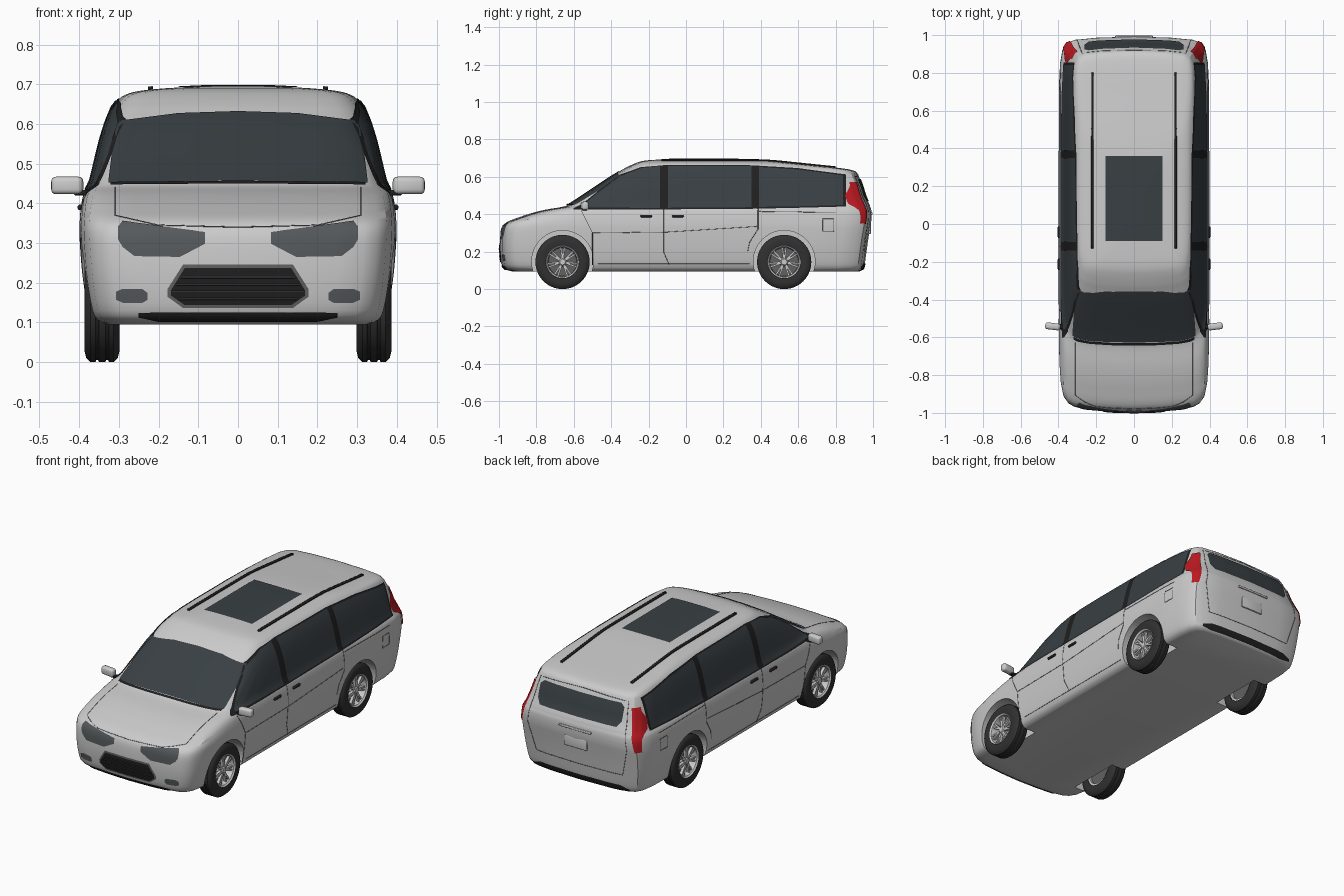
import bpy, bmesh, math
from mathutils import Vector, Matrix
from mathutils.bvhtree import BVHTree

if "Cube" in bpy.data.objects:
    bpy.data.objects.remove(bpy.data.objects["Cube"])


def mat(name, *rgb):
    m = bpy.data.materials.new(name)
    m.diffuse_color = (*rgb, 1)
    m.use_nodes = True
    m.node_tree.nodes["Principled BSDF"].inputs["Base Color"].default_value = m.diffuse_color
    return m


GLASS = mat("glass", .04, .05, .056)
BLACK = mat("black_trim", .014, .014, .015)
RUBBER = mat("rubber", .03, .03, .03)
LAMP = mat("lamp_grey", .09, .1, .105)
RED = mat("tail_red", .5, .01, .015)
SEAM = mat("seam_grey", .12, .12, .12)


def finish(name, bm, material=None, mirror=False, angle=35):
    bmesh.ops.recalc_face_normals(bm, faces=bm.faces)
    me = bpy.data.meshes.new(name)
    bm.to_mesh(me)
    bm.free()
    ob = bpy.data.objects.new(name, me)
    bpy.context.collection.objects.link(ob)
    if material:
        me.materials.append(material)
    if mirror:
        ob.modifiers.new("mirror", 'MIRROR')
    smooth(ob, angle)
    return ob


def smooth(ob, angle=35):
    bpy.ops.object.select_all(action='DESELECT')
    ob.select_set(True)
    bpy.context.view_layer.objects.active = ob
    bpy.ops.object.shade_smooth_by_angle(angle=math.radians(angle))


def loft(name, rings, material=None, cap=True, loop=False, mirror=False):
    bm = bmesh.new()
    vs = [[bm.verts.new(p) for p in r] for r in rings]
    n = len(vs[0])
    pairs = list(zip(vs, vs[1:])) + ([(vs[-1], vs[0])] if loop else [])
    for a, b in pairs:
        for i in range(n):
            bm.faces.new((a[i], a[(i + 1) % n], b[(i + 1) % n], b[i]))
    if cap and not loop:
        bm.faces.new(vs[0])
        bm.faces.new(vs[-1])
    return finish(name, bm, material, mirror)


def lathe(name, profile, y, material=None, loop=False, n=40):
    rings = [[(x, r * math.cos(2 * math.pi * i / n), r * math.sin(2 * math.pi * i / n))
              for i in range(n)] for x, r in profile]
    ob = loft(name, rings, material, loop=loop, mirror=True)
    ob.location = (0, y, .145)


# Body shell: horizontal rings of (height, front y, rear y, half width)
LEVELS = [(.095, -.93, .93, .34), (.105, -.965, .945, .36), (.13, -.985, .955, .375),
          (.20, -.994, .965, .388), (.27, -.994, .975, .395), (.33, -.985, .985, .398),
          (.36, -.955, .99, .397), (.385, -.89, .992, .395), (.405, -.83, .992, .392),
          (.425, -.75, .99, .387), (.44, -.66, .985, .378), (.455, -.625, .98, .371),
          (.50, -.555, .96, .36), (.55, -.48, .945, .348), (.60, -.405, .925, .333),
          (.63, -.355, .905, .321), (.645, -.33, .84, .314), (.66, -.30, .70, .302),
          (.673, -.27, .575, .285), (.683, -.24, .475, .25), (.69, -.19, .38, .18),
          (.695, -.08, .25, .08)]
FRONT = [(0, 0), (.35, .004), (.65, .014), (.8, .027), (.88, .045), (.94, .08),
         (.975, .15), (.992, .25), (1, .4)]
REAR = [(1, .3), (.985, .14), (.955, .07), (.9, .035), (.8, .018), (.5, .006), (0, 0)]


def catmull(rows, steps=3):
    out = []
    for i in range(len(rows) - 1):
        p0, p1, p2, p3 = (Vector(rows[max(0, min(len(rows) - 1, i + k))]) for k in (-1, 0, 1, 2))
        for s in range(steps):
            t = s / steps
            out.append(p1 + .5 * t * (p2 - p0 + t * (2 * p0 - 5 * p1 + 4 * p2 - p3
                                                     + t * (3 * p1 - p0 - 3 * p2 + p3))))
    return out + [Vector(rows[-1])]


def plan_ring(z, f, r, w):
    k = min(1, (r - f) / 1.1)
    half = [(x * w, f + d * k, z) for x, d in FRONT] + [(x * w, r - d * k, z) for x, d in REAR]
    return half + [(-x, y, z) for x, y, z in half[-2:0:-1]]


body = loft("body", [plan_ring(*row) for row in catmull([Vector(l) for l in LEVELS])])
tree = BVHTree.FromPolygons([v.co.copy() for v in body.data.vertices],
                            [tuple(p.vertices) for p in body.data.polygons])

# Wheel arches
WHEELS = {"front": -.66, "rear": .525}
for y in WHEELS.values():
    for s in (1, -1):
        bpy.ops.mesh.primitive_cylinder_add(vertices=56, radius=.165, depth=.3,
                                            location=(s * .42, y, .148), rotation=(0, math.pi / 2, 0))
        cutter = bpy.context.object
        cutter.hide_render = True
        mod = body.modifiers.new("arch", 'BOOLEAN')
        mod.object, mod.operation, mod.solver = cutter, 'DIFFERENCE', 'EXACT'
        bpy.context.view_layer.objects.active = body
        bpy.ops.object.modifier_apply(modifier=mod.name)
        bpy.data.objects.remove(cutter)
smooth(body, 30)


# Project a 2D point of a view onto the body surface
def project(view, a, b, off):
    o, d = {"side": ((2, a, b), (-1, 0, 0)), "front": ((a, -2, b), (0, 1, 0)),
            "rear": ((a, 2, b), (0, -1, 0)), "top": ((a, b, 2), (0, 0, -1))}[view]
    o, d = Vector(o), Vector(d)
    hit, n = tree.ray_cast(o, d)[:2]
    if hit is None:
        hit, n = tree.find_nearest(o + d * 1.5)[:2]
    return hit + n * (off if n.dot(d) < 0 else -off)


# Panel lying on the body; rows are (position, low edge, high edge)
def patch(name, view, rows, material, mirror=False, swap=False, off=.003, thick=0, nv=10):
    bm = bmesh.new()
    cols = []
    for i, (r0, r1) in enumerate(zip(rows, rows[1:])):
        n = max(1, math.ceil(abs(r1[0] - r0[0]) / .02))
        last = i == len(rows) - 2
        cols += [Vector(r0).lerp(Vector(r1), k / n) for k in range(n + last)]
    grid = []
    for u, lo, hi in cols:
        vals = [lo + (hi - lo) * j / nv for j in range(nv + 1)]
        grid.append([bm.verts.new(project(view, *((v, u) if swap else (u, v)), off)) for v in vals])
    for a, b in zip(grid, grid[1:]):
        for j in range(nv):
            bm.faces.new((a[j], a[j + 1], b[j + 1], b[j]))
    ob = finish(name, bm, material, mirror)
    if thick:
        m = ob.modifiers.new("thickness", 'SOLIDIFY')
        m.thickness, m.offset = thick, 0


# Thin line following the body
def line(name, view, pts, material=SEAM, mirror=True, r=.0015, off=0):
    cu = bpy.data.curves.new(name, 'CURVE')
    cu.dimensions, cu.bevel_depth, cu.bevel_resolution = '3D', r, 1
    path = [project(view, *Vector(p).lerp(Vector(q), k / 12), off)
            for p, q in zip(pts, pts[1:]) for k in range(13)]
    sp = cu.splines.new('POLY')
    sp.points.add(len(path) - 1)
    for pt, co in zip(sp.points, path):
        pt.co = (*co, 1)
    cu.materials.append(material)
    ob = bpy.data.objects.new(name, cu)
    bpy.context.collection.objects.link(ob)
    if mirror:
        ob.modifiers.new("mirror", 'MIRROR')


def box(name, loc, size, material=None, mirror=True, rz=0, bevel=.006):
    bm = bmesh.new()
    bmesh.ops.create_cube(bm, size=1, matrix=Matrix.Translation(loc) @ Matrix.Rotation(rz, 4, 'Z')
                          @ Matrix.Diagonal((*size, 1)))
    bmesh.ops.bevel(bm, geom=bm.edges[:], offset=bevel, segments=3, affect='EDGES', profile=.5)
    finish(name, bm, material, mirror)


# Glass
patch("side_window_surround", "side", [(-.60, .425, .43), (-.555, .424, .452), (-.46, .424, .53),
      (-.35, .424, .61), (-.24, .425, .65), (-.1, .425, .662), (.35, .428, .66), (.6, .433, .645),
      (.855, .44, .612)], BLACK, True, off=.003)
patch("front_side_window", "side", [(-.555, .432, .441), (-.46, .432, .52), (-.35, .432, .60),
      (-.24, .432, .643), (-.14, .432, .655)], GLASS, True, off=.005)
patch("middle_side_window", "side", [(-.095, .432, .656), (.35, .435, .654)], GLASS, True, off=.005)
patch("rear_side_window", "side", [(.39, .437, .65), (.6, .44, .637), (.84, .447, .606)],
      GLASS, True, off=.005)
patch("windshield", "front", [(-.325, .45, .46), (-.305, .45, .605), (-.15, .453, .625), (0, .455, .63),
      (.15, .453, .625), (.305, .45, .605), (.325, .45, .46)], GLASS)
patch("wiper_cowl", "front", [(-.32, .443, .45), (0, .446, .453), (.32, .443, .45)], BLACK, off=.005)
patch("rear_window", "rear", [(-.262, .50, .57), (-.24, .468, .588), (.24, .468, .588),
      (.262, .50, .57)], GLASS, off=.004)
patch("sunroof", "top", [(-.15, -.09, .36), (.15, -.09, .36)], GLASS)

# Roof rails
patch("roof_rail", "top", [(-.13, .214, .226), (.80, .214, .226)], BLACK, True, True, .004, .008, 2)

# Front lamps, grille and lower intake
patch("headlight", "front", [(.083, .298, .327), (.146, .265, .335), (.26, .267, .350), (.29, .29, .354),
      (.302, .31, .34)], LAMP, True)
patch("fog_light", "front", [(.228, .157, .175), (.24, .15, .184), (.29, .15, .185), (.306, .158, .178)],
      LAMP, True)
patch("grille_frame", "front", [(-.177, .165, .185), (-.138, .137, .246), (.138, .137, .246),
      (.177, .165, .185)], SEAM, off=.003)
patch("grille_mesh", "front", [(-.168, .168, .182), (-.134, .145, .237), (.134, .145, .237),
      (.168, .168, .182)], BLACK, off=.005)
for i, (z, x) in enumerate([(.16, .15), (.178, .165), (.196, .155), (.214, .142)]):
    line(f"grille_bar_{i}", "front", [(-x, z), (x, z)], RUBBER, False, .003, .005)
patch("front_lower_intake", "front", [(-.25, .115, .125), (-.2, .105, .127), (.2, .105, .127),
      (.25, .115, .125)], BLACK, off=.004)

# Rear lamps, bumper strip, plate recess and handle
patch("tail_light", "rear", [(.35, .350, .374), (.42, .335, .37), (.5, .315, .35), (.57, .297, .325)],
      RED, True, True, .005)
patch("rear_lower_strip", "rear", [(-.3, .112, .122), (-.25, .105, .138), (.25, .105, .138),
      (.3, .112, .122)], BLACK, off=.004)
box("plate_panel", (0, .982, .325), (.14, .012, .06), None, False, bevel=.004)
box("tailgate_handle", (0, .992, .405), (.2, .012, .012), None, False, bevel=.004)
line("tailgate_seam", "rear", [(0, .2), (.27, .2), (.31, .36), (.275, .60), (0, .612)])

# Body seams and character lines
line("front_door_seam", "side", [(-.5, .13), (-.5, .30), (-.56, .42)])
line("sliding_door_seam", "side", [(-.12, .425), (-.12, .20), (-.09, .13)])
line("rear_door_seam", "side", [(.385, .43), (.385, .32), (.34, .25), (.33, .2)])
line("character_line", "side", [(-.5, .30), (-.1, .305), (.38, .335)])
line("sill_line", "side", [(-.47, .135), (.34, .135)])
line("door_track", "side", [(.39, .415), (.8, .41)])
line("fuel_door", "side", [(.73, .31), (.79, .31), (.79, .375), (.73, .375), (.73, .31)])
line("hood_seam", "front", [(.31, .44), (.31, .37), (.2, .345), (0, .34)])

# Door handles and mirrors
box("front_door_handle", (.396, -.213, .39), (.016, .062, .014), BLACK)
box("sliding_door_handle", (.396, -.043, .39), (.016, .062, .014), BLACK)
box("mirror", (.43, -.542, .445), (.08, .036, .044), None, rz=.12, bevel=.012)
box("mirror_mount", (.388, -.542, .427), (.05, .026, .014), BLACK, bevel=.004)

# Wheels
TYRE = [(.300, .088), (.298, .115), (.303, .135), (.314, .145), (.325, .145), (.327, .14), (.332, .14),
        (.334, .145), (.350, .145), (.352, .14), (.357, .14), (.359, .145), (.371, .145), (.382, .135),
        (.387, .115), (.383, .088)]
for end, y in WHEELS.items():
    lathe(end + "_tyre", TYRE, y, RUBBER, True, 56)
    lathe(end + "_rim", [(.305, .09), (.38, .09), (.386, .087), (.38, .08), (.36, .076), (.305, .076)], y,
          None, True)
    lathe(end + "_hub", [(.34, .024), (.372, .022), (.378, .015)], y)
    lathe(end + "_brake_disc", [(.32, .078), (.335, .078)], y, SEAM)
    bm = bmesh.new()
    for i in range(7):
        for t in (-.12, .12):
            bmesh.ops.create_cube(bm, size=1, matrix=Matrix.Rotation(i * 2 * math.pi / 7 + t, 4, 'X')
                                  @ Matrix.Translation((.366, 0, .049)) @ Matrix.Diagonal((.016, .009, .066, 1)))
    finish(end + "_spokes", bm, None, True).location = (0, y, .145)
